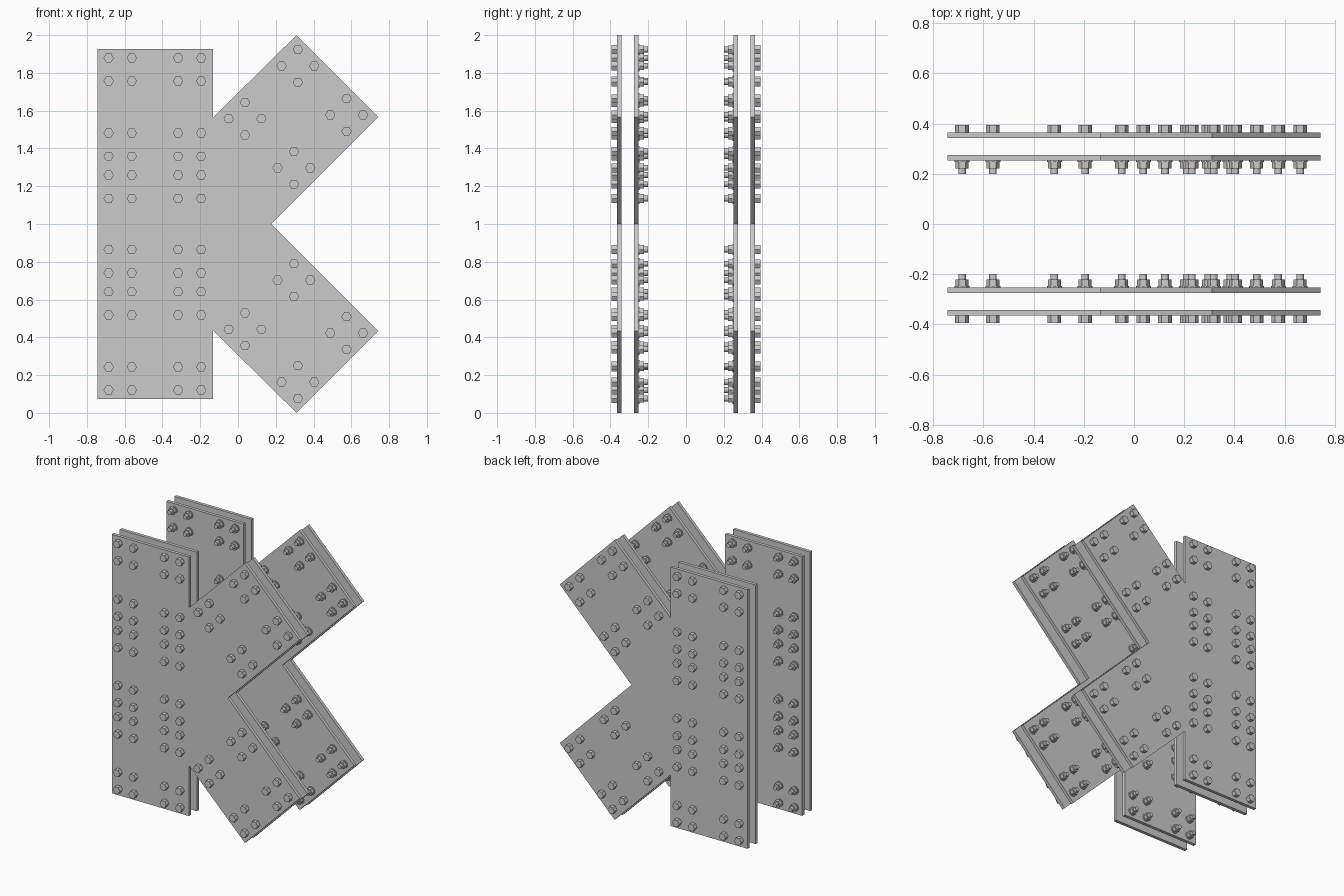
import bpy, bmesh
from math import cos, sin, tau

if "Cube" in bpy.data.objects:
    bpy.data.objects.remove(bpy.data.objects["Cube"])


def prism(bm, outline, y0, y1):
    """Extrude an (x, z) outline between two y values."""
    a = [bm.verts.new((x, y0, z)) for x, z in outline]
    b = [bm.verts.new((x, y1, z)) for x, z in outline]
    n = len(a)
    bm.faces.new(a)
    bm.faces.new(b[::-1])
    for i in range(n):
        j = (i + 1) % n
        bm.faces.new((a[i], b[i], b[j], a[j]))


def ring(x, z, r, sides):
    return [(x + r * cos(tau * i / sides), z + r * sin(tau * i / sides)) for i in range(sides)]


def finish(bm, name):
    bmesh.ops.recalc_face_normals(bm, faces=bm.faces)
    me = bpy.data.meshes.new(name)
    bm.to_mesh(me)
    bm.free()
    bpy.context.collection.objects.link(bpy.data.objects.new(name, me))


# Gusset outline: upper half, then mirrored about z = 1
upper = [(-0.743, 1.926), (-0.133, 1.926), (-0.133, 1.563),
         (0.31, 2.0), (0.743, 1.567), (0.176, 1.0)]
outline = upper + [(x, 2 - z) for x, z in reversed(upper[:-1])]

# Bolt pattern: column grid plus diamond clusters on the diagonal arms
half = [(x, z) for x in (-0.685, -0.562, -0.317, -0.195)
        for z in (1.135, 1.259, 1.359, 1.482, 1.757, 1.879)]
for cx, cz in ((0.317, 1.837), (0.575, 1.577), (0.037, 1.557), (0.296, 1.297)):
    d = 0.0865
    half += [(cx + d, cz), (cx - d, cz), (cx, cz + d), (cx, cz - d)]
bolts = half + [(x, 2 - z) for x, z in half]

for side, s in (("front", -1), ("back", 1)):
    # Pair of gusset plates
    for part, y0, y1 in (("outer", 0.342, 0.365), ("inner", 0.252, 0.275)):
        bm = bmesh.new()
        prism(bm, outline, s * y0, s * y1)
        finish(bm, f"{side}_{part}_gusset_plate")

    # Hex heads on the outer face
    bm = bmesh.new()
    for x, z in bolts:
        prism(bm, ring(x, z, 0.027, 6), s * 0.364, s * 0.395)
    finish(bm, f"{side}_bolt_heads")

    # Washers, nuts and protruding shanks on the inner face
    bm = bmesh.new()
    for x, z in bolts:
        prism(bm, ring(x, z, 0.030, 12), s * 0.253, s * 0.246)
        prism(bm, ring(x, z, 0.026, 6), s * 0.247, s * 0.222)
        prism(bm, ring(x, z, 0.015, 12), s * 0.223, s * 0.200)
    finish(bm, f"{side}_nuts_and_shanks")
